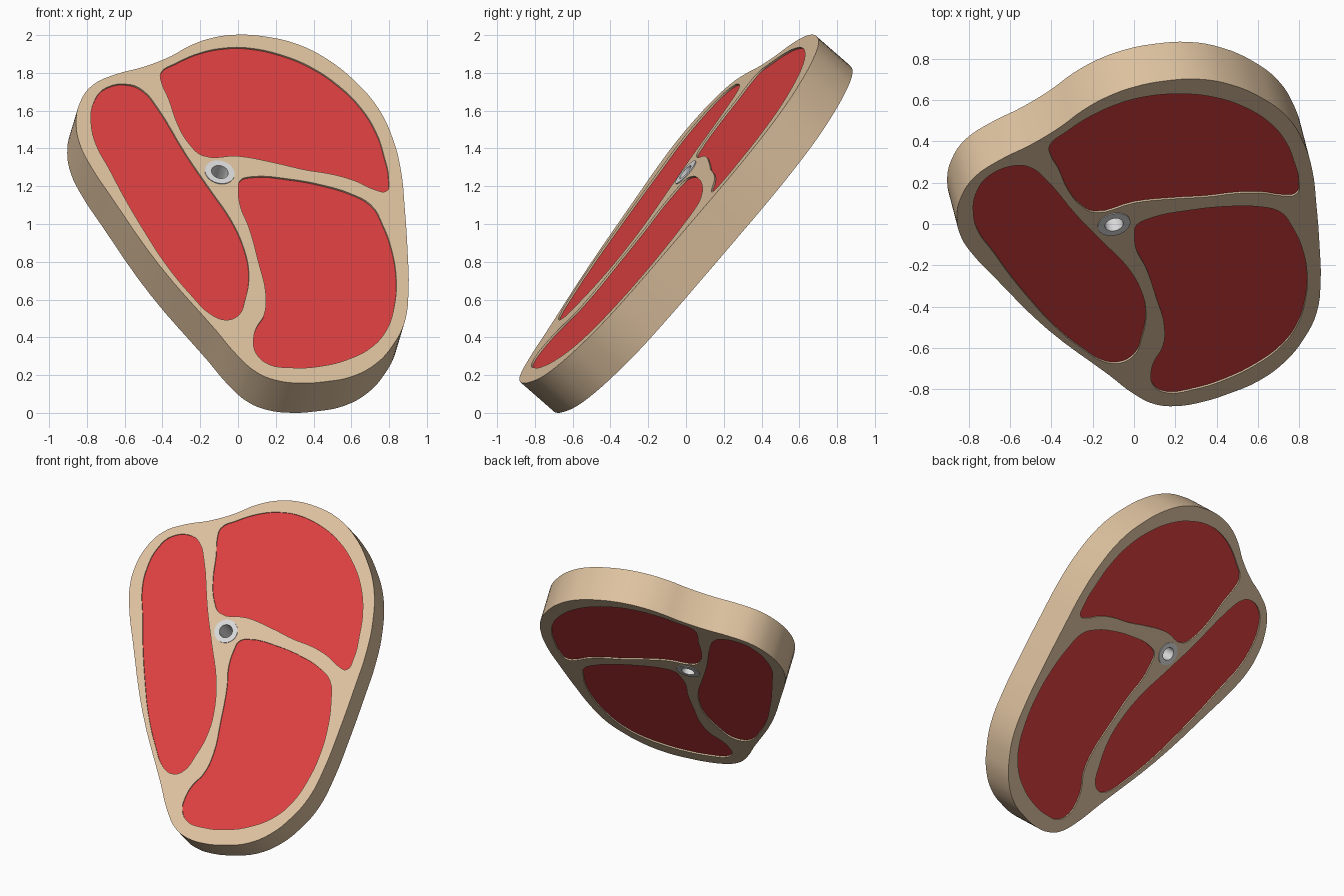
import bpy, bmesh, math
from mathutils import Vector, Matrix

if "Cube" in bpy.data.objects:
    bpy.data.objects.remove(bpy.data.objects["Cube"])

# Tilted frame of the slab: N is the outward normal of the cut front face
N = Vector((0.193, -0.739, 0.645)).normalized()
U = (Vector((1, 0, 0)) - N * N.x).normalized()
V = N.cross(U)
CENTRE = Vector((-0.10, -0.005, 1.27))      # bone centre on the front face
THICK = 0.2435
ORIGIN = CENTRE - N * THICK / 2
FRAME = Matrix((U, V, N)).transposed().to_4x4()
FRAME.translation = ORIGIN


def material(name, rgb):
    m = bpy.data.materials.new(name)
    m.diffuse_color = (*rgb, 1)
    m.use_nodes = True
    m.node_tree.nodes["Principled BSDF"].inputs["Base Color"].default_value = m.diffuse_color
    return m


fat = material("cream_fat", (0.73, 0.54, 0.35))
meat = material("red_meat", (0.72, 0.05, 0.05))
bone = material("pale_bone", (0.70, 0.70, 0.70))


def on_face(points):
    """Front-view (x, z) points laid on the tilted face, in slab coordinates."""
    out = []
    for x, z in points:
        dx, dz = x - CENTRE.x, z - CENTRE.z
        p = Vector((dx, -(N.x * dx + N.z * dz) / N.y, dz))
        out.append((p.dot(U), p.dot(V)))
    return out


def circle(r, n=24):
    return [(r * math.cos(2 * math.pi * i / n), r * math.sin(2 * math.pi * i / n)) for i in range(n)]


def slab(name, loops, depth, mat):
    """Extrude closed smooth loops (outer first, holes after)."""
    cu = bpy.data.curves.new(name, 'CURVE')
    cu.dimensions = '2D'
    cu.fill_mode = 'BOTH'
    cu.extrude = depth / 2
    cu.resolution_u = 4
    for loop in loops:
        s = cu.splines.new('BEZIER')
        s.bezier_points.add(len(loop) - 1)
        for bp, (a, b) in zip(s.bezier_points, loop):
            bp.co = (a, b, 0)
            bp.handle_left_type = bp.handle_right_type = 'AUTO'
        s.use_cyclic_u = True
    tmp = bpy.data.objects.new(name + "_curve", cu)
    bpy.context.collection.objects.link(tmp)
    dg = bpy.context.evaluated_depsgraph_get()
    me = bpy.data.meshes.new_from_object(tmp.evaluated_get(dg))
    bpy.data.objects.remove(tmp)
    bm = bmesh.new()
    bm.from_mesh(me)
    bmesh.ops.remove_doubles(bm, verts=bm.verts, dist=1e-5)
    bmesh.ops.recalc_face_normals(bm, faces=bm.faces)
    bm.transform(FRAME)
    bm.to_mesh(me)
    bm.free()
    me.materials.clear()
    me.materials.append(mat)
    ob = bpy.data.objects.new(name, me)
    bpy.context.collection.objects.link(ob)
    return ob


# Outline of the fat rim
rim = on_face([
    (0.0, 2.0), (0.14, 1.99), (0.31, 1.95), (0.47, 1.87), (0.62, 1.75), (0.74, 1.61),
    (0.82, 1.44), (0.86, 1.28), (0.88, 1.08), (0.895, 0.85), (0.90, 0.65), (0.88, 0.48),
    (0.82, 0.36), (0.73, 0.26), (0.60, 0.19), (0.45, 0.162), (0.33, 0.155), (0.20, 0.17),
    (0.10, 0.21), (0.0, 0.295), (-0.12, 0.435), (-0.42, 0.78), (-0.68, 1.15), (-0.78, 1.30),
    (-0.84, 1.42), (-0.86, 1.53), (-0.84, 1.64), (-0.77, 1.735), (-0.65, 1.79), (-0.50, 1.83),
    (-0.36, 1.885), (-0.25, 1.945), (-0.13, 1.985)])

# The three muscles
upper = on_face([
    (-0.41, 1.80), (-0.33, 1.85), (-0.20, 1.905), (-0.07, 1.93), (0.05, 1.93), (0.22, 1.895),
    (0.38, 1.83), (0.53, 1.73), (0.65, 1.61), (0.73, 1.48), (0.77, 1.36), (0.795, 1.23),
    (0.78, 1.17), (0.72, 1.18), (0.62, 1.225), (0.50, 1.26), (0.35, 1.285), (0.20, 1.32),
    (0.0, 1.357), (-0.19, 1.36), (-0.26, 1.42), (-0.32, 1.52), (-0.37, 1.66), (-0.405, 1.74)])
left = on_face([
    (-0.70, 1.72), (-0.57, 1.735), (-0.50, 1.70), (-0.44, 1.63), (-0.28, 1.37), (-0.15, 1.18),
    (-0.04, 1.02), (0.03, 0.865), (0.055, 0.73), (0.035, 0.60), (-0.005, 0.51), (-0.07, 0.49),
    (-0.14, 0.515), (-0.25, 0.62), (-0.385, 0.785), (-0.49, 0.945), (-0.60, 1.13),
    (-0.685, 1.29), (-0.755, 1.42), (-0.78, 1.53), (-0.765, 1.645)])
lower = on_face([
    (0.0, 1.18), (0.01, 1.23), (0.065, 1.248), (0.275, 1.235), (0.46, 1.20), (0.59, 1.16),
    (0.70, 1.10), (0.765, 0.99), (0.81, 0.865), (0.835, 0.705), (0.825, 0.565), (0.785, 0.44),
    (0.71, 0.35), (0.59, 0.285), (0.435, 0.245), (0.275, 0.237), (0.16, 0.255), (0.095, 0.31),
    (0.08, 0.39), (0.095, 0.45), (0.135, 0.515), (0.145, 0.625), (0.105, 0.80), (0.055, 0.98),
    (0.01, 1.09)])

RECESS = 0.01
parts = [slab("fat_rim", [rim, upper, left, lower, circle(0.08)], THICK, fat)]
for name, loop in (("upper_muscle", upper), ("left_muscle", left), ("lower_muscle", lower)):
    parts.append(slab(name, [loop], THICK - 2 * RECESS, meat))
# Hollow bone running right through the slab
parts.append(slab("bone_ring", [circle(0.08), circle(0.045)], THICK + 0.01, bone))

# Stand on the floor, centred
vs = [v.co for v in parts[0].data.vertices]
lo = [min(v[i] for v in vs) for i in range(3)]
hi = [max(v[i] for v in vs) for i in range(3)]
shift = Matrix.Translation((-(lo[0] + hi[0]) / 2, -(lo[1] + hi[1]) / 2, -lo[2]))
for ob in parts:
    ob.data.transform(shift)
    ob.select_set(True)
bpy.context.view_layer.objects.active = parts[0]
bpy.ops.object.shade_smooth_by_angle(angle=math.radians(35))
